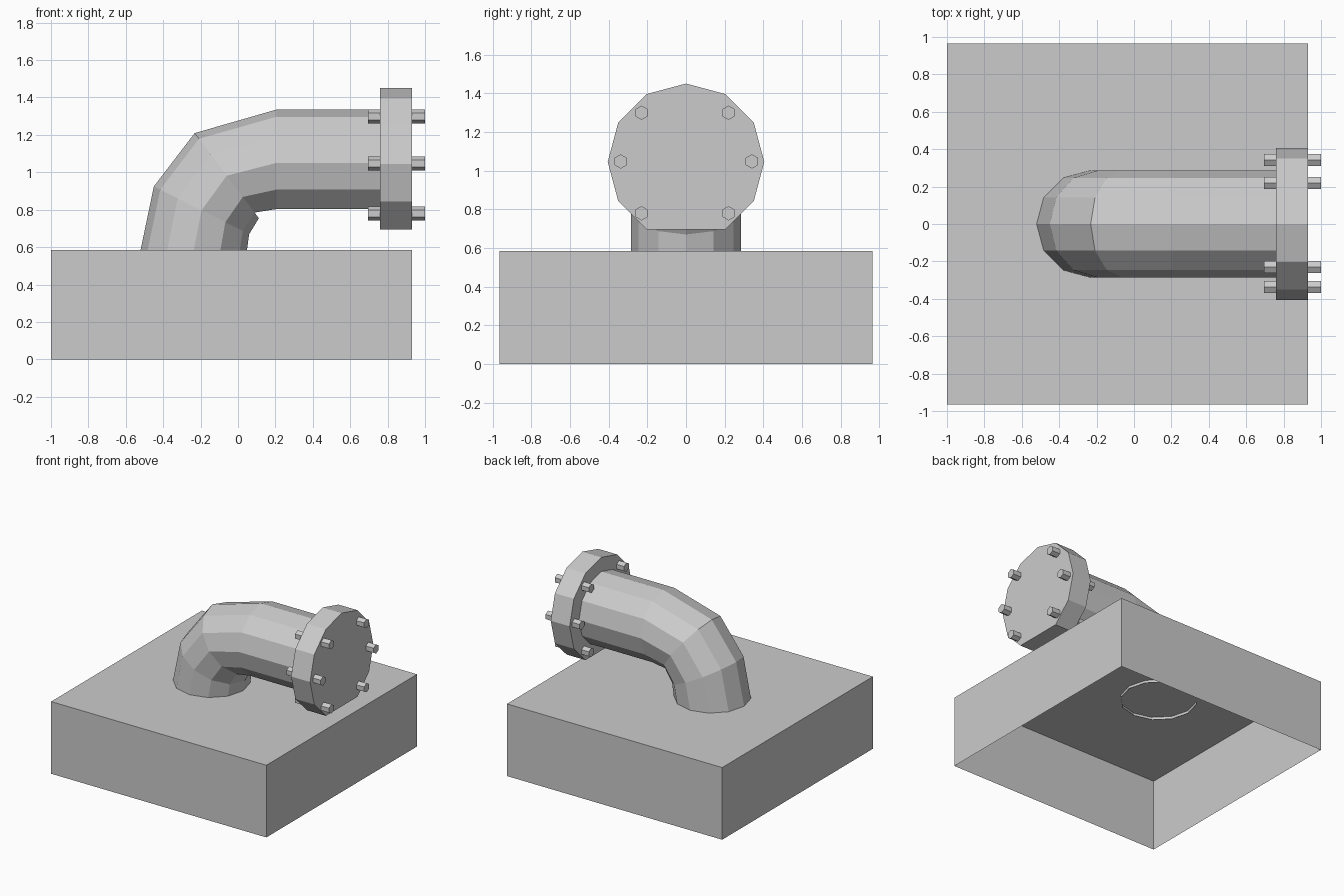
import bpy, bmesh, math
from mathutils import Vector

if "Cube" in bpy.data.objects:
    bpy.data.objects.remove(bpy.data.objects["Cube"])


def finish(bm, name):
    bmesh.ops.recalc_face_normals(bm, faces=bm.faces)
    mesh = bpy.data.meshes.new(name)
    bm.to_mesh(mesh)
    bm.free()
    obj = bpy.data.objects.new(name, mesh)
    bpy.context.collection.objects.link(obj)
    return obj


def ring(bm, x, z, tilt, radius, sides=12, skip=None):
    """Ring around (x, 0, z); first vertex lies on the outer side of the bend."""
    a = math.radians(tilt)
    outer = Vector((-math.cos(a), 0, math.sin(a)))
    side = Vector((0, 1, 0))
    verts = []
    for i in range(sides):
        t = 2 * math.pi * i / sides
        p = Vector((x, 0, z)) + radius * (math.cos(t) * outer + math.sin(t) * side)
        verts.append(None if i == skip else bm.verts.new(p))
    return verts


def bridge(bm, a, b):
    for i in range(len(a)):
        j = (i + 1) % len(a)
        bm.faces.new((a[i], a[j], b[j], b[i]))


# Base block, open underneath
bm = bmesh.new()
lo = [bm.verts.new((x, y, 0)) for x, y in
      ((-1, -0.965), (0.93, -0.965), (0.93, 0.965), (-1, 0.965))]
hi = [bm.verts.new((v.co.x, v.co.y, 0.585)) for v in lo]
bridge(bm, lo, hi)
bm.faces.new(hi)
base = finish(bm, "base_block")
# open shell: make sure normals face outward
if base.data.polygons[4].normal.z < 0:
    base.data.flip_normals()

# Bent pipe: full rings in the elbow, flat-bottomed rings on the straight run
R = 0.285
bm = bmesh.new()
elbow = [ring(bm, *r, R) for r in
         ((-0.24, 0.565, 0), (-0.195, 0.797, 26.6), (-0.06, 0.982, 53))]
straight = [[v for v in ring(bm, x, 1.05, 90, R, skip=6) if v] for x in (0.205, 0.78)]
for a, b in zip(elbow, elbow[1:]):
    bridge(bm, a, b)
last = elbow[-1]
bridge(bm, [v for i, v in enumerate(last) if i != 6], straight[0])
bm.faces.new(last[5:8])
bridge(bm, *straight)
finish(bm, "pipe")

# Flange disc with a flat bottom
bm = bmesh.new()
back, front = [[v for v in ring(bm, x, 1.045, 90, 0.405, skip=6) if v]
               for x in (0.76, 0.93)]
bridge(bm, back, front)
bm.faces.new(back)
bm.faces.new(front)
finish(bm, "flange")

# Six hexagonal bolts through the flange
spots = [(y, z) for z in (0.779, 1.299) for y in (-0.23, 0.22)]
spots += [(-0.338, 1.047), (0.341, 1.047)]
for n, (y, z) in enumerate(spots):
    bm = bmesh.new()
    a, b = [ring(bm, x, z, 90, 0.037, 6) for x in (0.695, 1.0)]
    bridge(bm, a, b)
    bm.faces.new(a)
    bm.faces.new(b)
    finish(bm, f"bolt_{n + 1}").location.y = y
